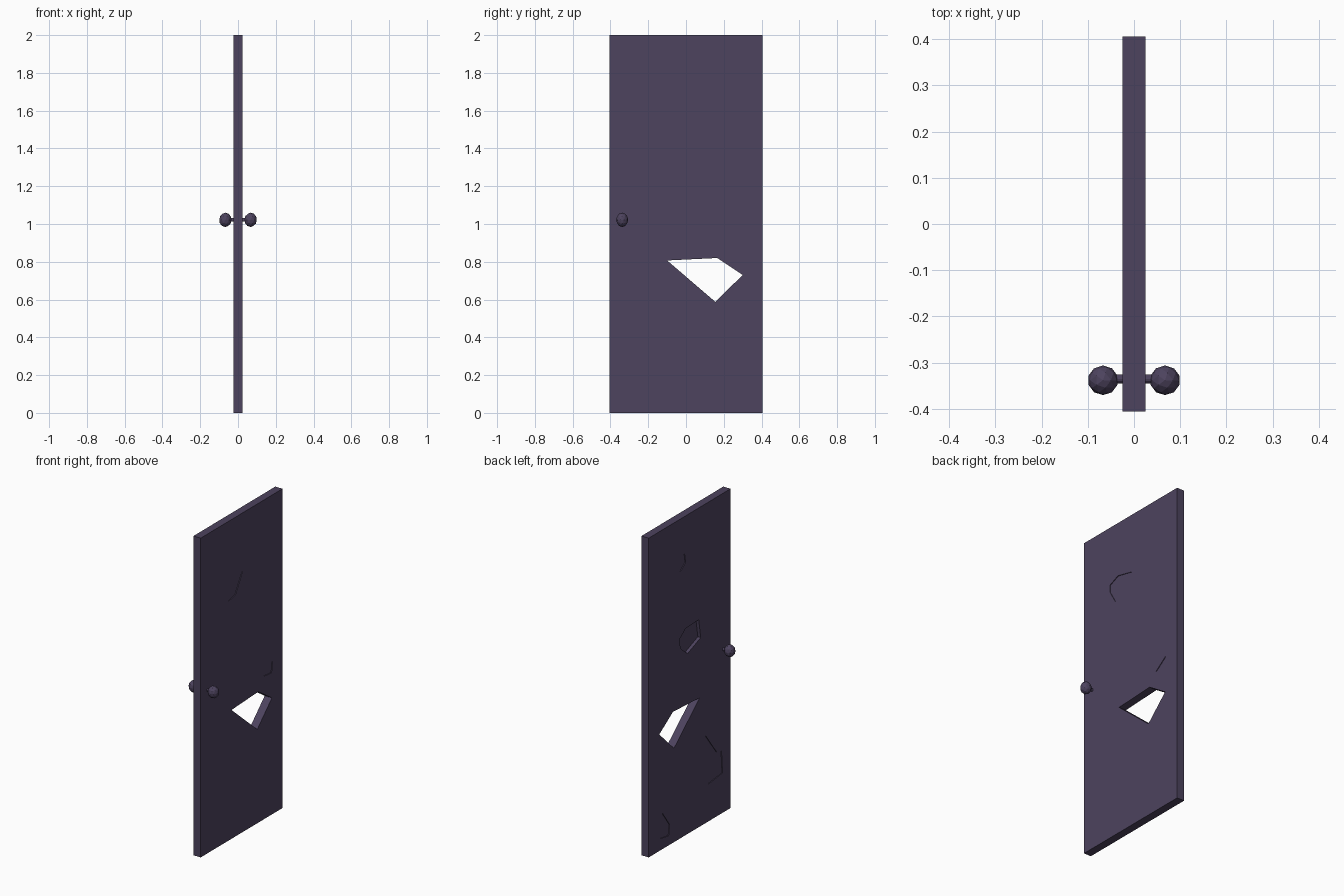
import bpy, bmesh, math
from mathutils import Matrix

if "Cube" in bpy.data.objects:
    bpy.data.objects.remove(bpy.data.objects["Cube"])

paint = bpy.data.materials.new("dusky purple")
paint.diffuse_color = (0.074, 0.056, 0.112, 1)
paint.use_nodes = True
paint.node_tree.nodes["Principled BSDF"].inputs["Base Color"].default_value = paint.diffuse_color
T = 0.025  # half thickness of the slab


def make(name, bm, mat=True):
    bmesh.ops.recalc_face_normals(bm, faces=bm.faces[:])
    me = bpy.data.meshes.new(name)
    bm.to_mesh(me)
    bm.free()
    ob = bpy.data.objects.new(name, me)
    bpy.context.collection.objects.link(ob)
    if mat:
        me.materials.append(paint)
    return ob


def prism(name, outer, x_outer, inner, x_inner):
    """Chip-shaped cutter between two (y, z) outlines."""
    bm = bmesh.new()
    a = [bm.verts.new((x_outer, y, z)) for y, z in outer]
    b = [bm.verts.new((x_inner, y, z)) for y, z in inner]
    n = len(a)
    bm.faces.new(a)
    bm.faces.new(b[::-1])
    for i in range(n):
        j = (i + 1) % n
        bm.faces.new((a[i], b[i], b[j], a[j]))
    return make(name, bm, False)


# door slab
bm = bmesh.new()
bmesh.ops.create_cube(bm, size=1, matrix=Matrix.Translation((0, 0, 1)) @
                      Matrix.Diagonal((2 * T, 0.81, 2, 1)))
door = make("door_slab", bm)

# broken hole right through
hole = [(-0.10, 0.807), (0.165, 0.82), (0.30, 0.73), (0.155, 0.588)]
cutters = [prism("hole_cutter", hole, 0.05, hole, -0.05)]

# shallow chips: side, depth, outline
chips = [
    (1, 0.004, [(-0.18, 1.63), (-0.11, 1.66), (0.01, 1.633), (-0.06, 1.515),
                (-0.13, 1.498), (-0.18, 1.586)]),
    (1, 0.004, [(0.306, 0.96), (0.297, 0.888), (0.22, 0.896)]),
    (-1, 0.004, [(0.13, 1.755), (0.05, 1.768), (0.04, 1.708), (0.09, 1.67),
                 (0.13, 1.70)]),
    (-1, 0.02, [(0.10, 1.248), (0.04, 1.294), (-0.09, 1.30), (-0.11, 1.18),
                (0.02, 1.13), (0.09, 1.188)]),
    (-1, 0.004, [(-0.158, 0.547), (-0.267, 0.404), (-0.316, 0.392),
                 (-0.326, 0.25), (-0.188, 0.234)]),
    (-1, 0.004, [(0.336, 0.16), (0.267, 0.222), (0.198, 0.127),
                 (0.207, 0.06), (0.286, 0.073)]),
]
for s, depth, pts in chips:
    cutters.append(prism("chip_cutter", pts, s * 0.05, pts, s * (T - depth)))

for c in cutters:
    c.hide_render = True
    c.hide_set(True)
    m = door.modifiers.new("cut", 'BOOLEAN')
    m.operation = 'DIFFERENCE'
    m.solver = 'EXACT'
    m.object = c

# knobs on both sides
for s, side in ((1, "right"), (-1, "left")):
    bm = bmesh.new()
    bmesh.ops.create_icosphere(bm, subdivisions=2, radius=1,
                               matrix=Matrix.Translation((s * 0.067, -0.338, 1.022)) @
                               Matrix.Diagonal((0.033, 0.032, 0.038, 1)))
    make(side + "_knob", bm)

# spindle joining the knobs
bm = bmesh.new()
bmesh.ops.create_cone(bm, cap_ends=True, segments=12, radius1=0.01, radius2=0.01, depth=0.12,
                      matrix=Matrix.Translation((0, -0.335, 1.022)) @
                      Matrix.Rotation(math.pi / 2, 4, 'Y'))
make("knob_spindle", bm)
